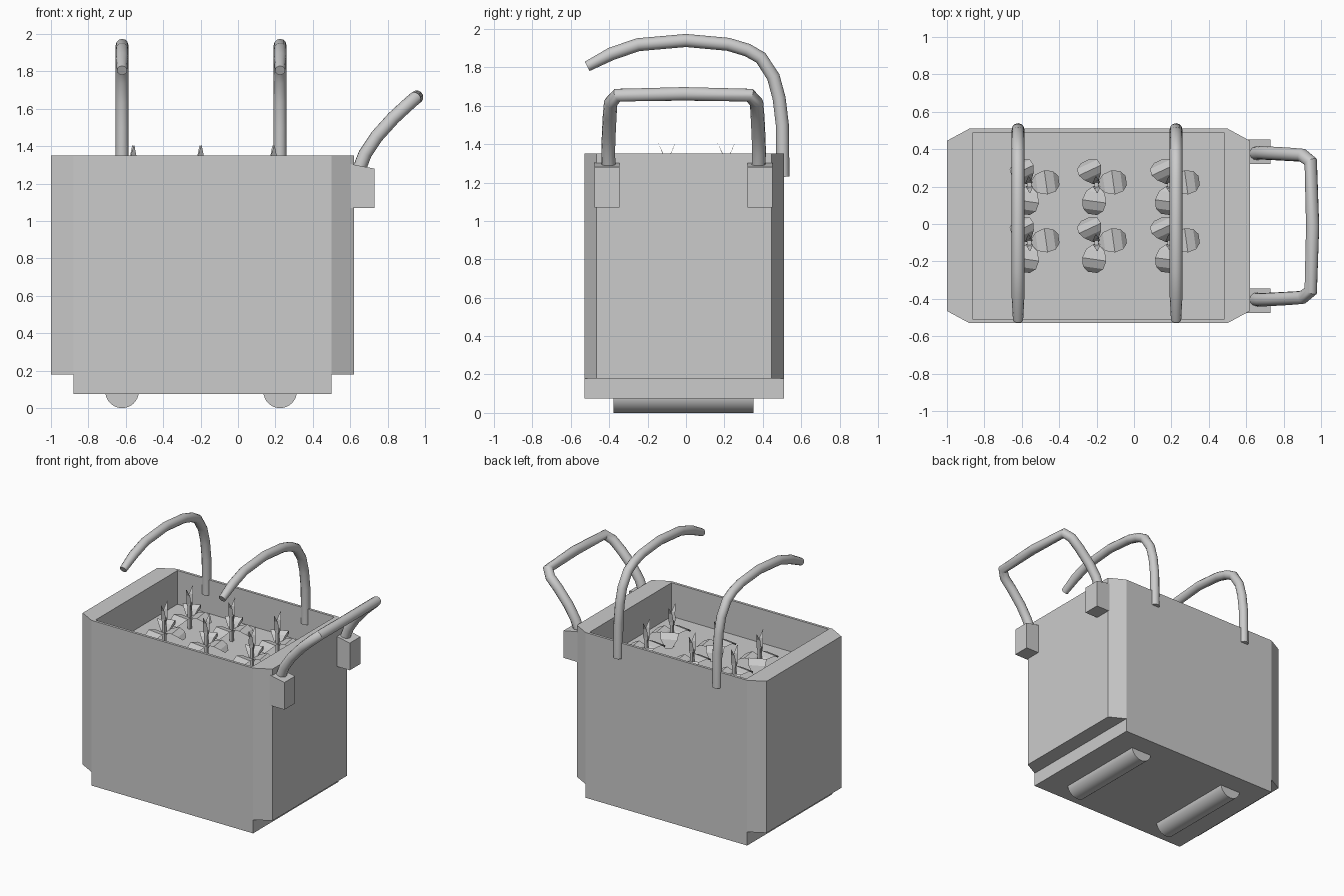
import bpy, bmesh
from math import radians, pi
from mathutils import Matrix, Vector

cube = bpy.data.objects.get("Cube")
if cube:
    bpy.data.objects.remove(cube, do_unlink=True)

grey = bpy.data.materials.new("light_grey")
grey.use_nodes = True
grey.diffuse_color = (0.6, 0.6, 0.6, 1)
grey.node_tree.nodes["Principled BSDF"].inputs["Base Color"].default_value = (0.6, 0.6, 0.6, 1)

CY = -0.0125  # centre line of the crate


def finish(name, bm, smooth=False):
    bmesh.ops.recalc_face_normals(bm, faces=bm.faces)
    mesh = bpy.data.meshes.new(name)
    bm.to_mesh(mesh)
    bm.free()
    obj = bpy.data.objects.new(name, mesh)
    bpy.context.collection.objects.link(obj)
    mesh.materials.append(grey)
    if smooth:
        shade(obj)
    return obj


def shade(obj):
    bpy.ops.object.select_all(action='DESELECT')
    obj.select_set(True)
    bpy.context.view_layer.objects.active = obj
    bpy.ops.object.shade_smooth_by_angle(angle=radians(35))


def add_box(bm, lo, hi):
    lo, hi = Vector(lo), Vector(hi)
    m = Matrix.Translation((lo + hi) / 2) @ Matrix.Diagonal((*(hi - lo), 1))
    return bmesh.ops.create_cube(bm, size=1, matrix=m)["verts"]


def tube(name, points, radius, end_scale=1.0):
    curve = bpy.data.curves.new(name, 'CURVE')
    curve.dimensions = '3D'
    curve.bevel_depth = radius
    curve.bevel_resolution = 4
    curve.use_fill_caps = True
    spline = curve.splines.new('POLY')
    spline.points.add(len(points) - 1)
    for p, co in zip(spline.points, points):
        p.co = (*co, 1)
    spline.points[-1].radius = end_scale
    obj = bpy.data.objects.new(name, curve)
    bpy.context.collection.objects.link(obj)
    curve.materials.append(grey)
    bpy.ops.object.select_all(action='DESELECT')
    obj.select_set(True)
    bpy.context.view_layer.objects.active = obj
    bpy.ops.object.convert(target='MESH')
    shade(bpy.context.object)


# Crate: chamfered outline with a rectangular well, open at the top
outline = [(-1, -.465), (-.88, -.53), (.5, -.53), (.62, -.465),
           (.62, .445), (.5, .51), (-.88, .51), (-1, .445)]
well = [(-.86, -.51), (.48, -.51), (.48, .49), (-.86, .49)]
soil_z, rim_z, floor_z = 1.09, 1.35, 0.18
bm = bmesh.new()
ring = lambda pts, z: [bm.verts.new((x, y, z)) for x, y in pts]
low, top = ring(outline, floor_z), ring(outline, rim_z)
lip, soil = ring(well, rim_z), ring(well, soil_z)
bm.faces.new(low)
bm.faces.new(soil)
for i in range(8):
    j = (i + 1) % 8
    bm.faces.new((low[i], low[j], top[j], top[i]))
for k in range(4):
    n = (k + 1) % 4
    bm.faces.new((top[2 * k], top[2 * k + 1], lip[k]))
    bm.faces.new((top[2 * k + 1], top[(2 * k + 2) % 8], lip[n], lip[k]))
    bm.faces.new((lip[k], lip[n], soil[n], soil[k]))
finish("crate", bm)

# Stepped base
bm = bmesh.new()
add_box(bm, (-.88, -.53, .075), (.5, .51, floor_z))
finish("base", bm)

# Rollers and overhead hoops, one pair at each station
hoop = [(.505, 1.23), (.502, 1.5), (.485, 1.64), (.455, 1.75), (.39, 1.85), (.32, 1.89),
        (.22, 1.92), (0, 1.94), (-.25, 1.918), (-.39, 1.87), (-.515, 1.805)]
for side, x in (("right", -.62), ("left", .225)):
    bm = bmesh.new()
    m = Matrix.Translation((x, CY, .09)) @ Matrix.Rotation(pi / 2, 4, 'X')
    bmesh.ops.create_cone(bm, cap_ends=True, segments=32, radius1=.09, radius2=.09,
                          depth=.73, matrix=m)
    finish(side + "_roller", bm, True)
    tube(side + "_hoop", [(x, y, z) for y, z in hoop], .034, .8)

# Push handle and its two brackets
arm = [(.645, .39, 1.27), (.68, .393, 1.36), (.74, .39, 1.45), (.83, .385, 1.55),
       (.9, .38, 1.615), (.945, .345, 1.655)]
path = [(x, CY - y, z) for x, y, z in arm]
path += [(.955, CY, 1.662)]
path += [(x, CY + y, z) for x, y, z in reversed(arm)]
tube("push_handle", path, .036)
for name, s in (("front_bracket", -1), ("back_bracket", 1)):
    bm = bmesh.new()
    y = CY + s * .398
    for v in add_box(bm, (.6, y - .065, 1.07), (.73, y + .065, 1.305)):
        if v.co.x > .7 and v.co.z > 1.2:
            v.co.z = 1.28
    finish(name, bm)


def add_leaf(bm, origin, angle, profile):
    """Strip of thin plates; profile holds (reach, height, half width)."""
    m = Matrix.Translation(origin) @ Matrix.Rotation(radians(angle), 4, 'Z')
    pairs = [[bm.verts.new(m @ Vector((r, s * w, h))) for s in (-1, 1)]
             for r, h, w in profile]
    for a, b in zip(pairs, pairs[1:]):
        bm.faces.new((a[0], b[0], b[1], a[1]))


# Seedlings: stem, drooping broad leaves and upright blades
broad = [(.01, .09, .015), (.04, .11, .05), (.09, .12, .065), (.135, .10, .055), (.16, .07, .025)]
steep = [(.01, .06, .015), (.05, .13, .05), (.085, .15, .065), (.12, .11, .06), (.14, .05, .025)]
blade = [(0, .13, .008), (.012, .2, .02), (.02, .26, .015), (.045, .315, .002)]
number = 0
for x in (-.56, -.2, .19):
    for y in (-.1, .21):
        number += 1
        bm = bmesh.new()
        add_box(bm, (x - .011, y - .011, soil_z - .01), (x + .011, y + .011, soil_z + .2))
        base = (x, y, soil_z)
        for angle, shape in ((8, broad), (-98, broad), (115, steep),
                             (-85, blade), (95, blade)):
            add_leaf(bm, base, angle, shape)
        finish("seedling_%d" % number, bm)
